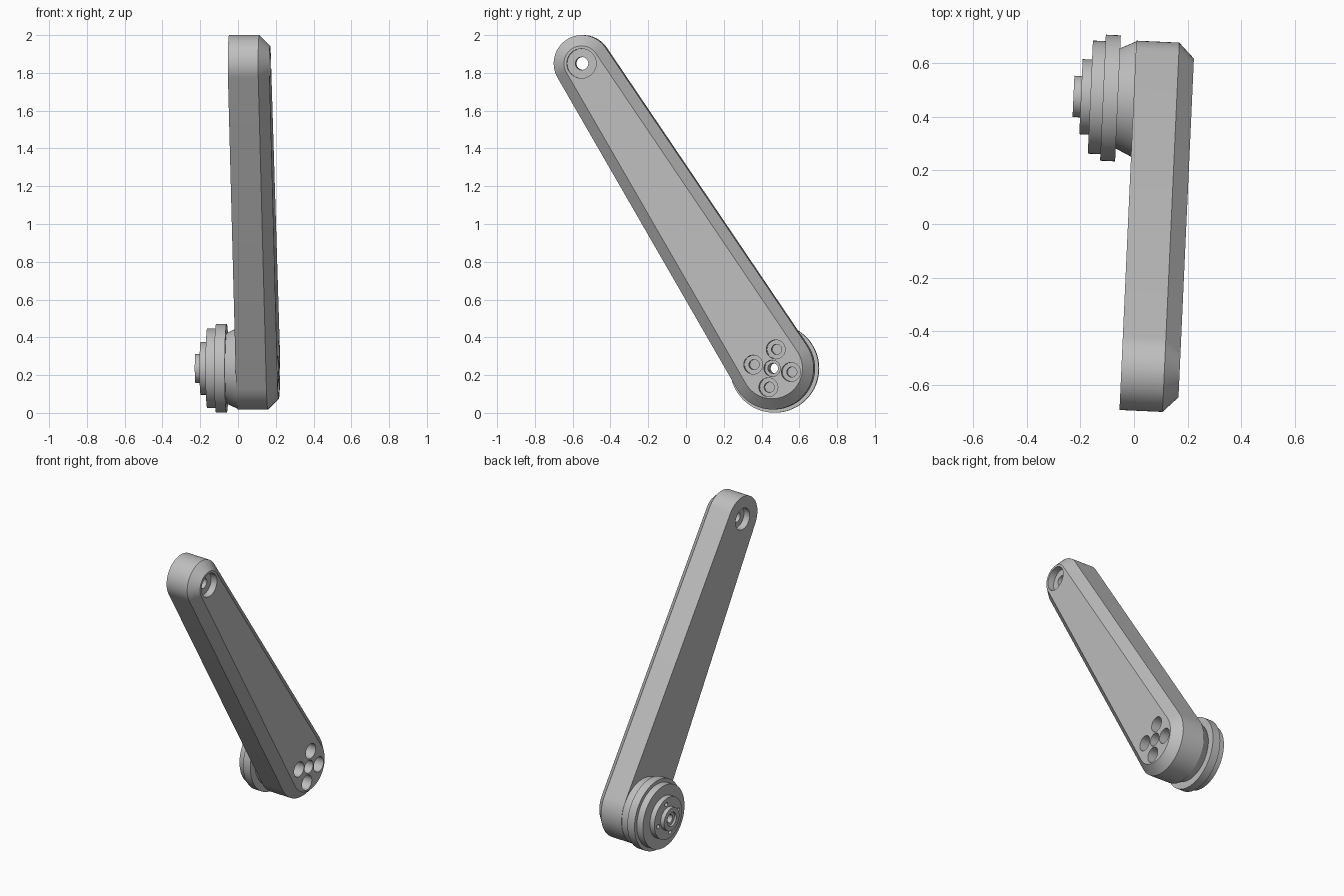
import bpy, bmesh, math
from mathutils import Matrix, Vector

cube = bpy.data.objects.get("Cube")
if cube:
    bpy.data.objects.remove(cube, do_unlink=True)

TILT = -0.0455                      # slight outward lean of the whole arm
LOW, LOW_R = Vector((0.465, 0.236)), 0.218    # axle end (y, z)
TOP, TOP_R = Vector((-0.545, 1.85)), 0.15     # far end (y, z)
INNER, SHOULDER, OUTER, CHAMFER = -0.0225, 0.138, 0.195, 0.057
BOLTS = [LOW + Vector((math.cos(a), math.sin(a))) * 0.102
         for a in (math.radians(79 + 90 * i) for i in range(4))]

grey = bpy.data.materials.new("plain_grey")
grey.use_nodes = True
grey.diffuse_color = (0.52, 0.52, 0.52, 1)
grey.node_tree.nodes["Principled BSDF"].inputs["Base Color"].default_value = grey.diffuse_color


def make_object(name, bm):
    bmesh.ops.recalc_face_normals(bm, faces=bm.faces)
    mesh = bpy.data.meshes.new(name)
    bm.to_mesh(mesh)
    bm.free()
    mesh.materials.append(grey)
    obj = bpy.data.objects.new(name, mesh)
    bpy.context.collection.objects.link(obj)
    return obj


def bridge(bm, rings, closed=False):
    """Join successive rings of vertices with quads."""
    pairs = list(zip(rings, rings[1:])) + ([(rings[-1], rings[0])] if closed else [])
    for a, b in pairs:
        for i in range(len(a)):
            j = (i + 1) % len(a)
            bm.faces.new((a[i], a[j], b[j], b[i]))


def drill(obj, centre, radius, x0, x1):
    """Cut a round hole along x."""
    bm = bmesh.new()
    place = (Matrix.Translation(((x0 + x1) / 2, centre.x, centre.y))
             @ Matrix.Rotation(math.pi / 2, 4, 'Y'))
    bmesh.ops.create_cone(bm, cap_ends=True, segments=32, radius1=radius,
                          radius2=radius, depth=x1 - x0, matrix=place)
    cutter = make_object("hole_cutter", bm)
    cutter.hide_render = True
    mod = obj.modifiers.new("hole", 'BOOLEAN')
    mod.operation, mod.solver, mod.object = 'DIFFERENCE', 'EXACT', cutter
    bpy.context.view_layer.objects.active = obj
    bpy.ops.object.modifier_apply(modifier=mod.name)
    bpy.data.objects.remove(cutter, do_unlink=True)


def finish(obj):
    bpy.ops.object.select_all(action='DESELECT')
    obj.select_set(True)
    bpy.context.view_layer.objects.active = obj
    bpy.ops.object.shade_smooth_by_angle(angle=math.radians(25))
    obj.rotation_euler.z = TILT


def arm_ring(bm, x, inset):
    """Tapered capsule outline around both ends."""
    along = TOP - LOW
    heading = math.atan2(along.y, along.x)
    half = math.acos((LOW_R - TOP_R) / along.length)
    steps, ring = 32, []
    for centre, r, start, sweep in (
            (TOP, TOP_R, heading - half, 2 * half),
            (LOW, LOW_R, heading + half, 2 * math.pi - 2 * half)):
        for i in range(steps + 1):
            a = start + sweep * i / steps
            p = centre + Vector((math.cos(a), math.sin(a))) * (r - inset)
            ring.append(bm.verts.new((x, p.x, p.y)))
    return ring


# Arm body, chamfered on the outer side
bm = bmesh.new()
rings = [arm_ring(bm, INNER, 0), arm_ring(bm, SHOULDER, 0), arm_ring(bm, OUTER, CHAMFER)]
bridge(bm, rings)
bm.faces.new(rings[0])
bm.faces.new(rings[-1])
arm = make_object("crank_arm", bm)

# Far end bore, recessed on both sides
drill(arm, TOP, 0.034, -0.5, 0.5)
drill(arm, TOP, 0.078, OUTER - 0.045, 0.5)
drill(arm, TOP, 0.072, -0.5, INNER + 0.045)
# Axle bore and four bolt holes, counterbored on the outer side
drill(arm, LOW, 0.027, -0.5, 0.5)
drill(arm, LOW, 0.043, OUTER - 0.1, 0.5)
for bolt in BOLTS:
    drill(arm, bolt, 0.027, -0.5, 0.5)
    drill(arm, bolt, 0.05, OUTER - 0.1, 0.5)
finish(arm)

# Stepped hub turned around the axle, with a recessed bore
profile = [(-0.018, 0.027), (-0.018, 0.215), (INNER, 0.215), (-0.081, 0.187),
           (-0.081, 0.235), (-0.137, 0.235), (-0.137, 0.211), (-0.184, 0.211),
           (-0.184, 0.14), (-0.219, 0.14), (-0.219, 0.077), (-0.247, 0.077),
           (-0.247, 0.046), (-0.232, 0.046), (-0.232, 0.027)]
bm = bmesh.new()
rings = [[bm.verts.new((x, LOW.x + r * math.cos(a), LOW.y + r * math.sin(a)))
          for a in (math.tau * i / 64 for i in range(64))] for x, r in profile]
bridge(bm, rings, closed=True)
hub = make_object("stepped_hub", bm)
for bolt in BOLTS:
    drill(hub, bolt, 0.014, -0.5, -0.19)
finish(hub)
